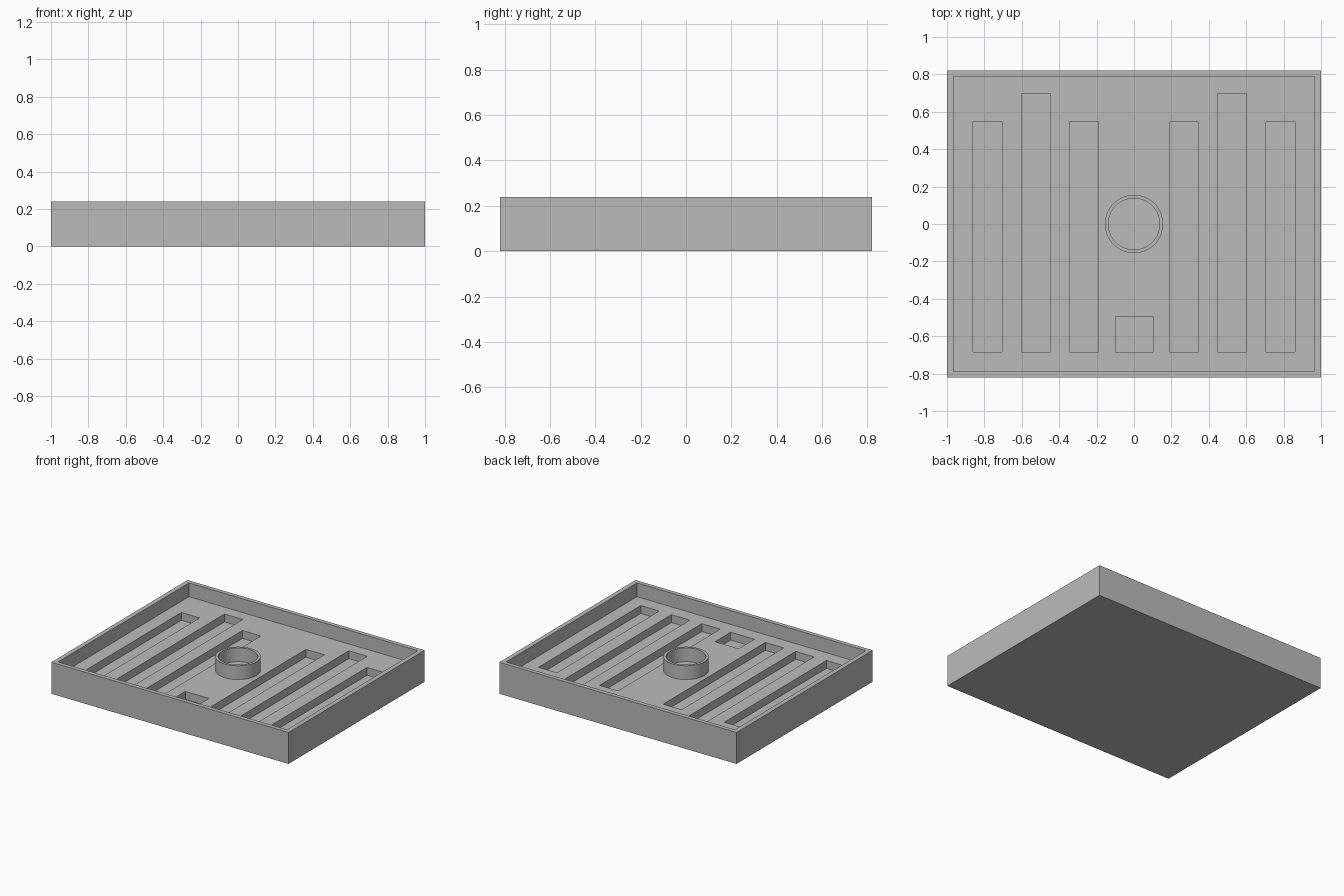
import bpy

HEIGHT = 0.24      # rim height
FLOOR = 0.135      # tray floor
SLOT_FLOOR = 0.075  # bottom of the recesses
SLOT_FRONT = -0.684
SLOT_HALF = 0.0775

old = bpy.data.objects.get("Cube")
if old:
    bpy.data.objects.remove(old, do_unlink=True)

grey = bpy.data.materials.new("plain grey")
grey.use_nodes = True
colour = (0.5, 0.5, 0.5, 1)
grey.diffuse_color = colour
grey.node_tree.nodes["Principled BSDF"].inputs["Base Color"].default_value = colour


def box(name, x0, x1, y0, y1, z0, z1):
    bpy.ops.mesh.primitive_cube_add(size=1, location=((x0 + x1) / 2, (y0 + y1) / 2, (z0 + z1) / 2))
    obj = bpy.context.object
    obj.name = name
    obj.scale = (x1 - x0, y1 - y0, z1 - z0)
    bpy.ops.object.transform_apply(location=True, rotation=False, scale=True)
    obj.data.materials.append(grey)
    return obj


def cylinder(name, radius, z0, z1):
    bpy.ops.mesh.primitive_cylinder_add(vertices=64, radius=radius, depth=z1 - z0,
                                        location=(0, 0, (z0 + z1) / 2))
    obj = bpy.context.object
    obj.name = name
    obj.data.materials.append(grey)
    return obj


def cut(target, cutter):
    mod = target.modifiers.new("cut", 'BOOLEAN')
    mod.operation = 'DIFFERENCE'
    mod.solver = 'EXACT'
    mod.object = cutter
    bpy.context.view_layer.objects.active = target
    bpy.ops.object.modifier_apply(modifier=mod.name)
    bpy.data.objects.remove(cutter, do_unlink=True)


# Tray with a thin raised rim
tray = box("tray", -1, 1, -0.82, 0.82, 0, HEIGHT)
cut(tray, box("cavity_cutter", -0.965, 0.965, -0.788, 0.788, FLOOR, HEIGHT + 0.1))

# Long slots, mirrored left and right: centre x and back end
for x, back in ((0.268, 0.547), (0.524, 0.697), (0.783, 0.547)):
    for side in (-1, 1):
        cut(tray, box("slot_cutter", side * x - SLOT_HALF, side * x + SLOT_HALF,
                      SLOT_FRONT, back, SLOT_FLOOR, HEIGHT))

# Small front pocket
cut(tray, box("pocket_cutter", -0.098, 0.102, SLOT_FRONT, -0.495, SLOT_FLOOR, HEIGHT))

# Hollow ring standing in the middle
ring = cylinder("centre_ring", 0.156, FLOOR - 0.01, HEIGHT)
cut(ring, cylinder("ring_cutter", 0.137, 0, HEIGHT + 0.1))
bpy.ops.object.select_all(action='DESELECT')
ring.select_set(True)
bpy.context.view_layer.objects.active = ring
bpy.ops.object.shade_smooth_by_angle()
